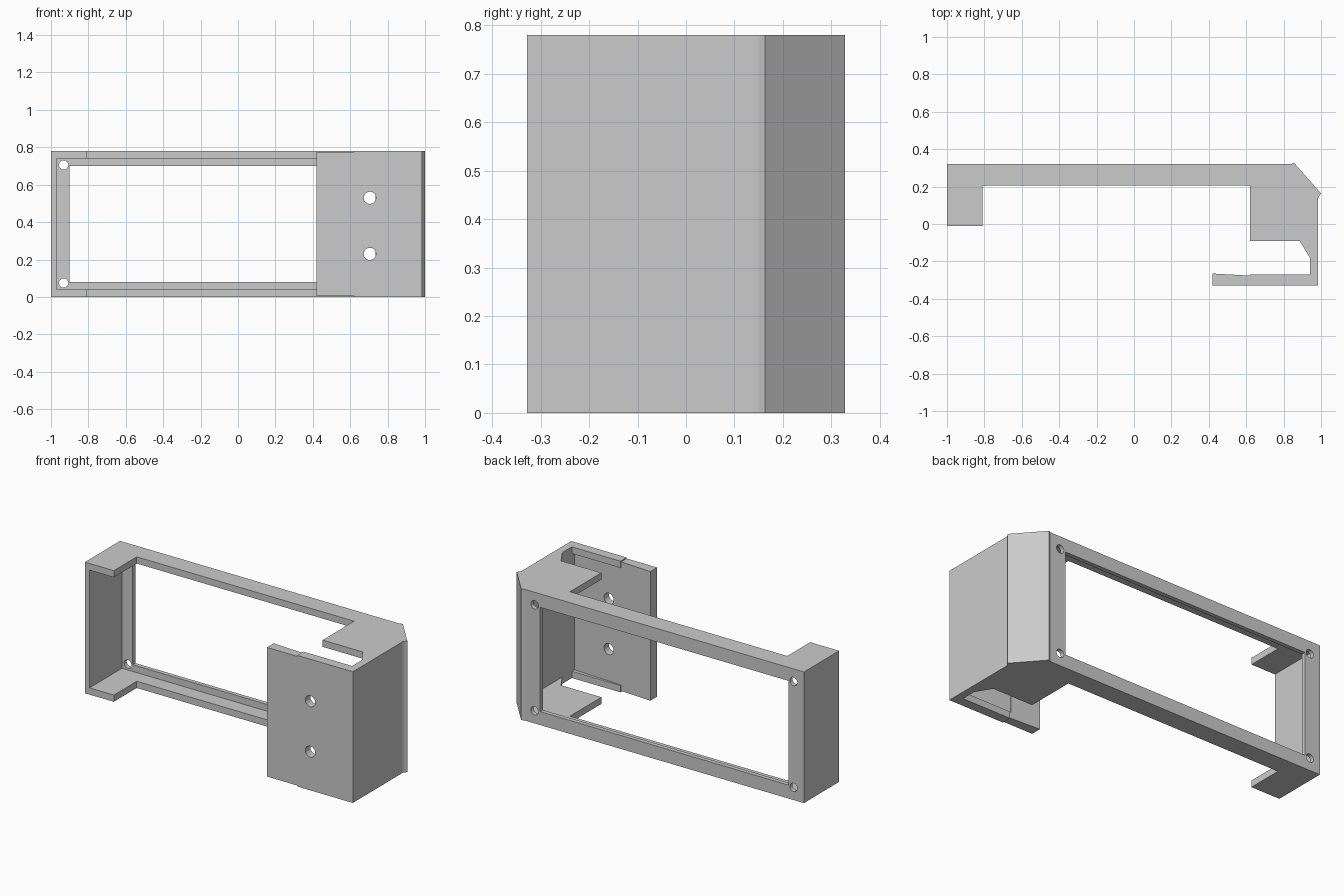
import bpy, bmesh
from math import radians
from mathutils import Matrix

if "Cube" in bpy.data.objects:
    bpy.data.objects.remove(bpy.data.objects["Cube"])

HEIGHT = 0.78

grey = bpy.data.materials.new("light_grey")
grey.use_nodes = True
grey.diffuse_color = (0.6, 0.6, 0.6, 1)
grey.node_tree.nodes["Principled BSDF"].inputs["Base Color"].default_value = (0.6, 0.6, 0.6, 1)


def add_object(name, bm):
    bmesh.ops.recalc_face_normals(bm, faces=bm.faces)
    mesh = bpy.data.meshes.new(name)
    bm.to_mesh(mesh)
    bm.free()
    mesh.materials.append(grey)
    obj = bpy.data.objects.new(name, mesh)
    bpy.context.collection.objects.link(obj)
    return obj


def prism(name, outline, z0, z1):
    """Extrude a plan outline upward."""
    bm = bmesh.new()
    face = bm.faces.new([bm.verts.new((x, y, z0)) for x, y in outline])
    top = bmesh.ops.extrude_face_region(bm, geom=[face])["geom"]
    bmesh.ops.translate(bm, vec=(0, 0, z1 - z0),
                        verts=[v for v in top if isinstance(v, bmesh.types.BMVert)])
    return add_object(name, bm)


def box(name, x0, x1, y0, y1, z0, z1):
    return prism(name, [(x0, y0), (x1, y0), (x1, y1), (x0, y1)], z0, z1)


def drill(name, x, y, z, radius):
    """Round cutter running front to back."""
    bm = bmesh.new()
    bmesh.ops.create_cone(bm, cap_ends=True, segments=16, radius1=radius, radius2=radius, depth=0.2,
                          matrix=Matrix.Translation((x, y, z)) @ Matrix.Rotation(radians(90), 4, "X"))
    return add_object(name, bm)


def cut(target, cutter):
    cutter.hide_render = True
    mod = target.modifiers.new("cut", "BOOLEAN")
    mod.operation = "DIFFERENCE"
    mod.solver = "EXACT"
    mod.object = cutter
    bpy.context.view_layer.objects.active = target
    bpy.ops.object.modifier_apply(modifier=mod.name)
    bpy.data.objects.remove(cutter)


# Bracket body: frame rail, short leg, chamfered corner and hooked front plate
body = prism("bracket_body", [
    (-1, -0.01), (-0.81, -0.01), (-0.81, 0.205), (0.62, 0.205), (0.62, -0.09),
    (0.885, -0.09), (0.94, -0.18), (0.94, -0.27), (0.62, -0.27), (0.62, -0.276),
    (0.42, -0.265), (0.42, -0.328), (0.985, -0.328), (0.985, 0.14), (0.99, 0.15),
    (1, 0.163), (0.855, 0.328), (0.84, 0.32), (-1, 0.32)], 0, HEIGHT)

# Inner cavity between the top and bottom walls
cut(body, prism("cavity", [
    (-0.97, -0.5), (0.40, -0.5), (0.40, -0.25), (0.61, -0.25), (0.61, -0.2765),
    (0.94, -0.294), (0.94, 0.17), (0.83, 0.295), (-0.97, 0.295)], 0.04, HEIGHT - 0.04))

# Window through the back panel
cut(body, box("window", -0.9, 0.735, 0.2, 0.5, 0.08, HEIGHT - 0.08))

# Slightly narrower tongue on the front plate
for z0, z1 in ((-0.1, 0.006), (HEIGHT - 0.006, HEIGHT + 0.1)):
    cut(body, box("tongue_trim", 0.3, 0.62, -0.5, -0.2, z0, z1))

# Corner screw holes in the back panel
for x in (-0.932, 0.772):
    for z in (0.075, HEIGHT - 0.075):
        cut(body, drill("screw_hole", x, 0.31, z, 0.025))

# Mounting holes in the front plate
for z in (0.23, 0.53):
    cut(body, drill("mounting_hole", 0.705, -0.3, z, 0.033))
